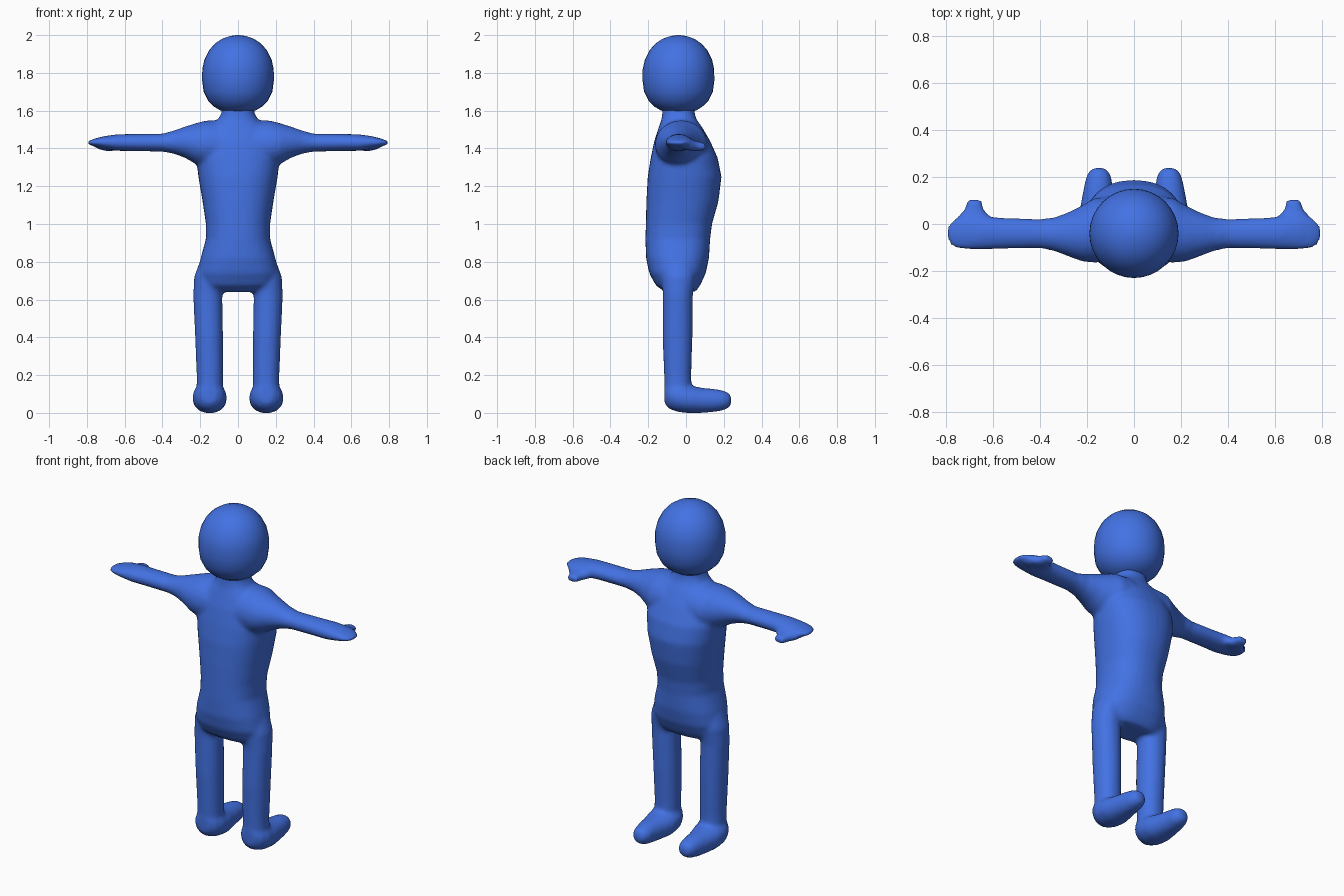
import bpy, bmesh, math
from mathutils import Vector

blue = bpy.data.materials.new("blue")
blue.diffuse_color = (0.056, 0.168, 0.77, 1)


def loft(bm, axis, sections, power=2.0, sides=32, mirror=False):
    """Skin rounded sections along an axis; each is (position, a_min, a_max, b_min, b_max)."""
    rings = []
    for p, a0, a1, b0, b1 in sections:
        ring = []
        for i in range(sides):
            t = 2 * math.pi * i / sides
            c, s = math.cos(t), math.sin(t)
            a = (a0 + a1) / 2 + (a1 - a0) / 2 * math.copysign(abs(c) ** (2 / power), c)
            b = (b0 + b1) / 2 + (b1 - b0) / 2 * math.copysign(abs(s) ** (2 / power), s)
            co = {"x": (p, a, b), "y": (a, p, b), "z": (a, b, p)}[axis]
            ring.append(bm.verts.new((-co[0], co[1], co[2]) if mirror else co))
        rings.append(ring)
    faces = [bm.faces.new(rings[0]), bm.faces.new(rings[-1])]
    for lo, hi in zip(rings, rings[1:]):
        for i in range(sides):
            j = (i + 1) % sides
            faces.append(bm.faces.new((lo[i], lo[j], hi[j], hi[i])))
    bmesh.ops.recalc_face_normals(bm, faces=faces)


def finish(name, bm):
    for f in bm.faces:
        f.smooth = True
    mesh = bpy.data.meshes.new(name)
    bm.to_mesh(mesh)
    bm.free()
    mesh.materials.append(blue)
    obj = bpy.data.objects.new(name, mesh)
    bpy.context.collection.objects.link(obj)
    return obj


# Torso and neck: z, x range, y range
torso = [(z, -r, r, y0, y1) for z, r, y0, y1 in [
    (0.64, 0.16, -0.11, 0.05), (0.675, 0.20, -0.16, 0.075), (0.74, 0.213, -0.195, 0.105),
    (0.82, 0.198, -0.212, 0.122), (0.92, 0.17, -0.215, 0.128), (1.0, 0.17, -0.213, 0.138),
    (1.12, 0.188, -0.21, 0.172), (1.25, 0.21, -0.203, 0.188), (1.35, 0.222, -0.187, 0.168),
    (1.44, 0.20, -0.168, 0.128), (1.51, 0.155, -0.145, 0.087), (1.555, 0.105, -0.13, 0.055),
    (1.59, 0.086, -0.125, 0.045), (1.66, 0.085, -0.125, 0.045)]]

# Arm with flattened hand: x, y range, z range
arm = [(0.08, -0.16, 0.12, 1.28, 1.55), (0.17, -0.165, 0.11, 1.295, 1.548),
       (0.22, -0.16, 0.08, 1.315, 1.535), (0.28, -0.138, 0.05, 1.35, 1.516),
       (0.34, -0.115, 0.028, 1.372, 1.495), (0.40, -0.103, 0.021, 1.383, 1.478),
       (0.55, -0.106, 0.026, 1.386, 1.477), (0.64, -0.11, 0.035, 1.387, 1.475),
       (0.71, -0.11, 0.04, 1.399, 1.465), (0.76, -0.104, 0.025, 1.412, 1.452),
       (0.785, -0.088, 0.008, 1.418, 1.442), (0.797, -0.06, -0.015, 1.422, 1.438)]

# Thumb: y, x range, z range
thumb = [(-0.02, 0.59, 0.77, 1.395, 1.45), (0.03, 0.612, 0.752, 1.388, 1.445),
         (0.06, 0.64, 0.722, 1.385, 1.437), (0.085, 0.647, 0.715, 1.387, 1.432),
         (0.104, 0.648, 0.714, 1.392, 1.428)]

# Leg: z, x range, y range
leg = [(0.06, 0.08, 0.22, -0.112, 0.03), (0.20, 0.079, 0.219, -0.116, 0.028),
       (0.40, 0.079, 0.227, -0.124, 0.034), (0.62, 0.083, 0.237, -0.122, 0.036),
       (0.72, 0.07, 0.232, -0.13, 0.05), (0.82, 0.05, 0.195, -0.13, 0.05)]

# Foot: y, x range, z range
foot = [(-0.115, 0.115, 0.185, 0.05, 0.15), (-0.09, 0.08, 0.22, 0.022, 0.165),
        (-0.045, 0.06, 0.24, 0.005, 0.165), (0.02, 0.06, 0.24, -0.002, 0.145),
        (0.09, 0.078, 0.226, 0.0, 0.132), (0.15, 0.09, 0.215, 0.005, 0.127),
        (0.20, 0.096, 0.204, 0.014, 0.118), (0.228, 0.11, 0.19, 0.028, 0.105),
        (0.24, 0.13, 0.17, 0.045, 0.085)]

# Body fused into one soft skin
bm = bmesh.new()
loft(bm, "z", torso, 2.3)
for mirror in (False, True):
    loft(bm, "x", arm, mirror=mirror)
    loft(bm, "y", thumb, 2.6, mirror=mirror)
    loft(bm, "z", leg, 2.1, mirror=mirror)
    loft(bm, "y", foot, 2.1, mirror=mirror)
body = finish("body", bm)
remesh = body.modifiers.new("skin", "REMESH")
remesh.mode = "VOXEL"
remesh.voxel_size = 0.011
remesh.use_smooth_shade = True
soften = body.modifiers.new("soften", "SMOOTH")
soften.factor = 0.5
soften.iterations = 8

# Rounded head: height and radius
bm = bmesh.new()
loft(bm, "z", [(z, -r, r, -0.04 - r, -0.04 + r) for z, r in [
    (1.592, 0.06), (1.602, 0.095), (1.62, 0.125), (1.65, 0.157), (1.70, 0.182),
    (1.76, 0.19), (1.82, 0.189), (1.87, 0.178), (1.92, 0.153), (1.955, 0.122),
    (1.98, 0.085), (1.995, 0.043), (2.0, 0.01)]], 2.0, 32)
finish("head", bm)
